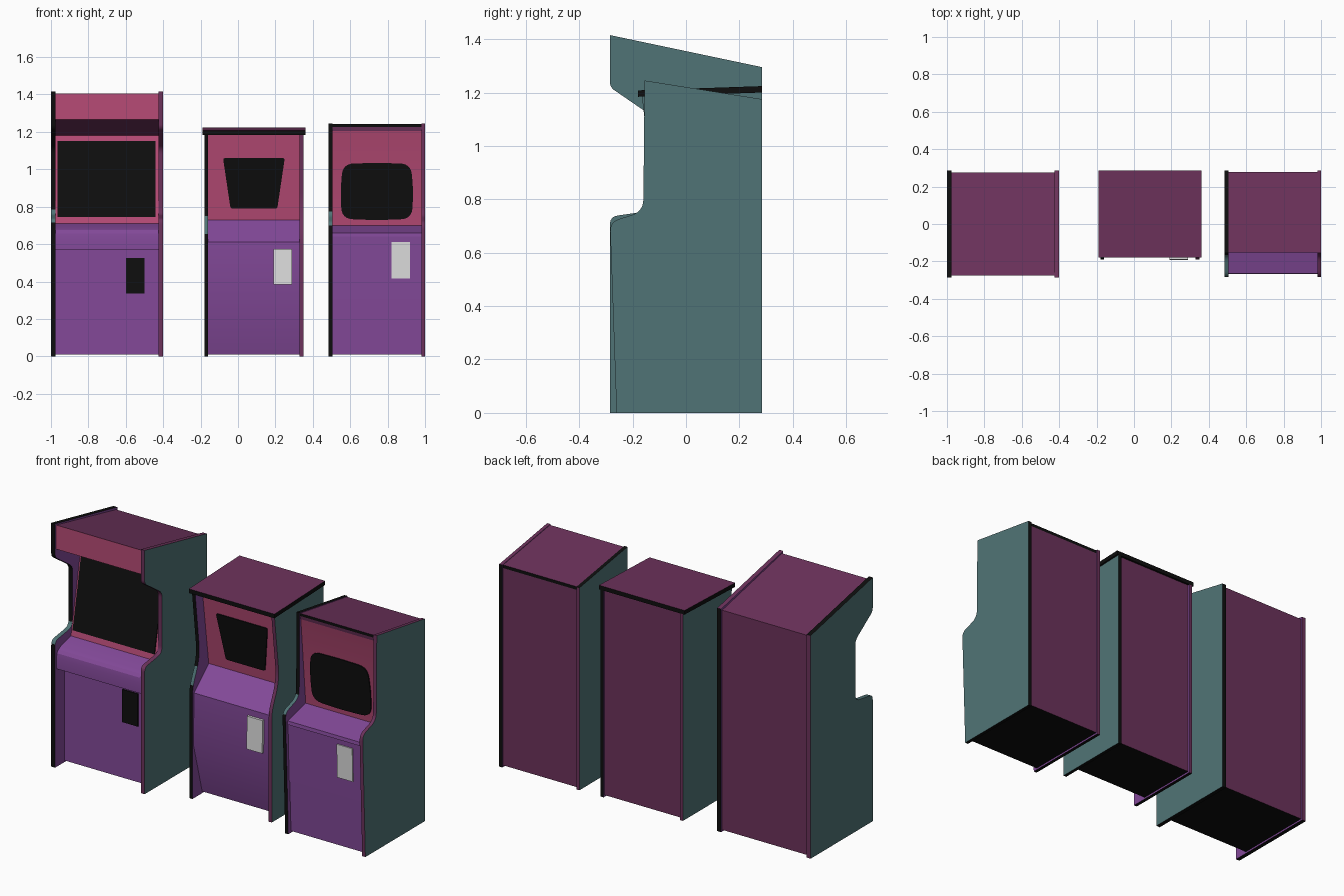
import bpy, bmesh, math
from mathutils import Vector

if "Cube" in bpy.data.objects:
    bpy.data.objects.remove(bpy.data.objects["Cube"])


def linear(c):
    c /= 255
    return c / 12.92 if c <= 0.04045 else ((c + 0.055) / 1.055) ** 2.4


def material(name, r, g, b):
    m = bpy.data.materials.new(name)
    m.diffuse_color = (linear(r), linear(g), linear(b), 1)
    m.use_nodes = True
    m.node_tree.nodes["Principled BSDF"].inputs["Base Color"].default_value = m.diffuse_color
    return m


MATS = [material("teal", 80, 116, 118), material("purple", 131, 73, 153),
        material("pink", 183, 75, 118), material("maroon", 108, 50, 91),
        material("black", 14, 14, 14), material("light_grey", 222, 222, 222)]
TEAL, PURPLE, PINK, MAROON, BLACK, GREY = range(6)


def rounded(pts, segs=6):
    """Replace each point that has a third value by a small curve of that reach."""
    out = []
    for i, p in enumerate(pts):
        v = Vector(p[:2])
        if len(p) < 3:
            out.append(v)
            continue
        a, b = Vector(pts[i - 1][:2]), Vector(pts[(i + 1) % len(pts)][:2])
        a = v + (a - v).normalized() * p[2]
        b = v + (b - v).normalized() * p[2]
        for k in range(segs + 1):
            t = k / segs
            out.append(a * (1 - t) ** 2 + v * 2 * t * (1 - t) + b * t * t)
    return out


def loft(name, loop_a, loop_b, side_mats, cap_mat=BLACK, rule=None, caps=True):
    """Join two equal loops into a solid, coloured per side or by a rule."""
    bm = bmesh.new()
    a = [bm.verts.new(p) for p in loop_a]
    b = [bm.verts.new(p) for p in loop_b]
    n = len(a)
    for i in range(n):
        j = (i + 1) % n
        f = bm.faces.new((a[i], a[j], b[j], b[i]))
        f.material_index = side_mats[i] if isinstance(side_mats, list) else side_mats
    ends = [bm.faces.new(a), bm.faces.new(b)]
    for f in ends:
        f.material_index = cap_mat
    bmesh.ops.recalc_face_normals(bm, faces=bm.faces[:])
    bm.normal_update()
    if rule:
        for f in bm.faces:
            f.material_index = rule(f.normal, f.calc_center_median())
    if not caps:
        bmesh.ops.delete(bm, geom=ends, context='FACES_ONLY')
    me = bpy.data.meshes.new(name)
    bm.to_mesh(me)
    bm.free()
    for m in MATS:
        me.materials.append(m)
    ob = bpy.data.objects.new(name, me)
    bpy.context.collection.objects.link(ob)
    bpy.ops.object.select_all(action='DESELECT')
    ob.select_set(True)
    bpy.context.view_layer.objects.active = ob
    bpy.ops.object.shade_smooth_by_angle(angle=math.radians(25))
    return ob


def side_panels(name, profile, x0, x1, thick):
    pts = rounded(profile)

    def left(n, c):
        if abs(n.x) > 0.9:
            return TEAL if n.x < 0 else PURPLE
        if n.y > 0.5:
            return MAROON
        return TEAL if n.z > 0.3 and c.z < 0.9 else BLACK

    def right(n, c):
        if abs(n.x) > 0.9:
            return TEAL if n.x > 0 else PURPLE
        return BLACK if n.y > 0.5 or n.z < -0.9 else MAROON

    for side, a, b, rule in (("left", x0, x0 + thick, left),
                             ("right", x1 - thick, x1, right)):
        loft(f"{name}_{side}_panel", [(a, p.x, p.y) for p in pts],
             [(b, p.x, p.y) for p in pts], TEAL, rule=rule)


def body(name, section, x0, x1, caps=False):
    """Extrude a (y, z, colour of the next side) section along x."""
    loft(name, [(x0, y, z) for y, z, _ in section], [(x1, y, z) for y, z, _ in section],
         [m for _, _, m in section], caps=caps)


def plate(name, outline, low, high, mat, thick=0.006):
    """Thin plate with an (x, z) outline lying on the slope from low to high (y, z)."""
    slope = (high[0] - low[0]) / (high[1] - low[1])
    back = [(p.x, low[0] + (p.y - low[1]) * slope, p.y) for p in rounded(outline)]
    loft(name, [(x, y - thick, z) for x, y, z in back], back, mat, cap_mat=mat)


def rect(x0, x1, z0, z1):
    return [(x0, z0), (x1, z0), (x1, z1), (x0, z1)]


# Tall cabinet with overhanging marquee
side_panels("tall_cabinet", [
    (0.285, 0), (0.285, 1.295), (-0.285, 1.415), (-0.285, 1.22, 0.02),
    (-0.125, 1.11, 0.03), (-0.125, 0.758, 0.04), (-0.285, 0.735, 0.03), (-0.285, 0)],
    -1.0, -0.4, 0.025)
body("tall_cabinet_body", [
    (0.275, 0.01, MAROON), (0.275, 1.285, MAROON), (-0.275, 1.405, PINK),
    (-0.275, 1.265, MAROON), (-0.05, 1.18, PINK), (-0.14, 0.71, PURPLE),
    (-0.235, 0.685, PURPLE), (-0.255, 0.675, PURPLE), (-0.268, 0.658, PURPLE),
    (-0.273, 0.63, PURPLE), (-0.273, 0.57, PURPLE), (-0.2, 0.57, PURPLE),
    (-0.2, 0.01, BLACK)], -0.975, -0.425)
plate("tall_cabinet_screen", rect(-0.965, -0.44, 0.745, 1.15),
      (-0.14, 0.71), (-0.05, 1.18), BLACK)
plate("tall_cabinet_coin_door", rect(-0.6, -0.5, 0.335, 0.525),
      (-0.2, 0.01), (-0.2, 0.57), BLACK)

# Middle cabinet with flat lid and tapered kick panel
side_panels("middle_cabinet", [
    (0.285, 0), (0.285, 1.2), (-0.165, 1.185), (-0.12, 0.8, 0.08),
    (-0.19, 0.64, 0.05), (-0.19, 0)], -0.18, 0.35, 0.02)
body("middle_cabinet_body", [
    (0.275, 0.01, MAROON), (0.275, 1.199, MAROON), (-0.1, 1.187, PINK),
    (-0.04, 0.73, PURPLE), (-0.175, 0.61, PURPLE), (-0.18, 0.31, PURPLE),
    (-0.1, 0.01, BLACK)], -0.16, 0.33)
body("middle_cabinet_lid", [
    (0.285, 1.2, BLACK), (0.285, 1.224, MAROON), (-0.18, 1.208, BLACK),
    (-0.18, 1.184, BLACK)], -0.19, 0.36, caps=True)
plate("middle_cabinet_screen", [
    (-0.04, 0.79, 0.012), (0.21, 0.79, 0.012), (0.25, 1.06, 0.012), (-0.08, 1.06, 0.012)],
    (-0.04, 0.73), (-0.1, 1.187), BLACK)
plate("middle_cabinet_coin_door", rect(0.19, 0.29, 0.385, 0.575),
      (-0.18, 0.31), (-0.175, 0.61), GREY, 0.014)

# Short cabinet with sloping top
side_panels("short_cabinet", [
    (0.285, 0), (0.285, 1.175), (-0.155, 1.245), (-0.16, 0.755, 0.045),
    (-0.285, 0.715, 0.035), (-0.26, 0)], 0.485, 1.0, 0.02)
body("short_cabinet_body", [
    (0.278, 0.01, MAROON), (0.278, 1.155, BLACK), (0.278, 1.173, MAROON),
    (-0.152, 1.241, BLACK), (-0.152, 1.226, MAROON), (-0.145, 1.205, PINK),
    (-0.1, 0.7, PURPLE), (-0.265, 0.66, PURPLE), (-0.268, 0.64, PURPLE),
    (-0.262, 0.64, PURPLE), (-0.252, 0.31, PURPLE), (-0.247, 0.31, PURPLE),
    (-0.235, 0.01, BLACK)], 0.505, 0.98)
plate("short_cabinet_screen", [
    (0.555, 0.735, 0.06), (0.742, 0.728, 0.05), (0.93, 0.735, 0.06), (0.937, 0.88, 0.05),
    (0.925, 1.03, 0.06), (0.742, 1.034, 0.05), (0.56, 1.03, 0.06), (0.548, 0.88, 0.05)],
    (-0.1, 0.7), (-0.145, 1.205), BLACK)
plate("short_cabinet_coin_door", rect(0.82, 0.92, 0.415, 0.61),
      (-0.252, 0.31), (-0.262, 0.64), GREY)
